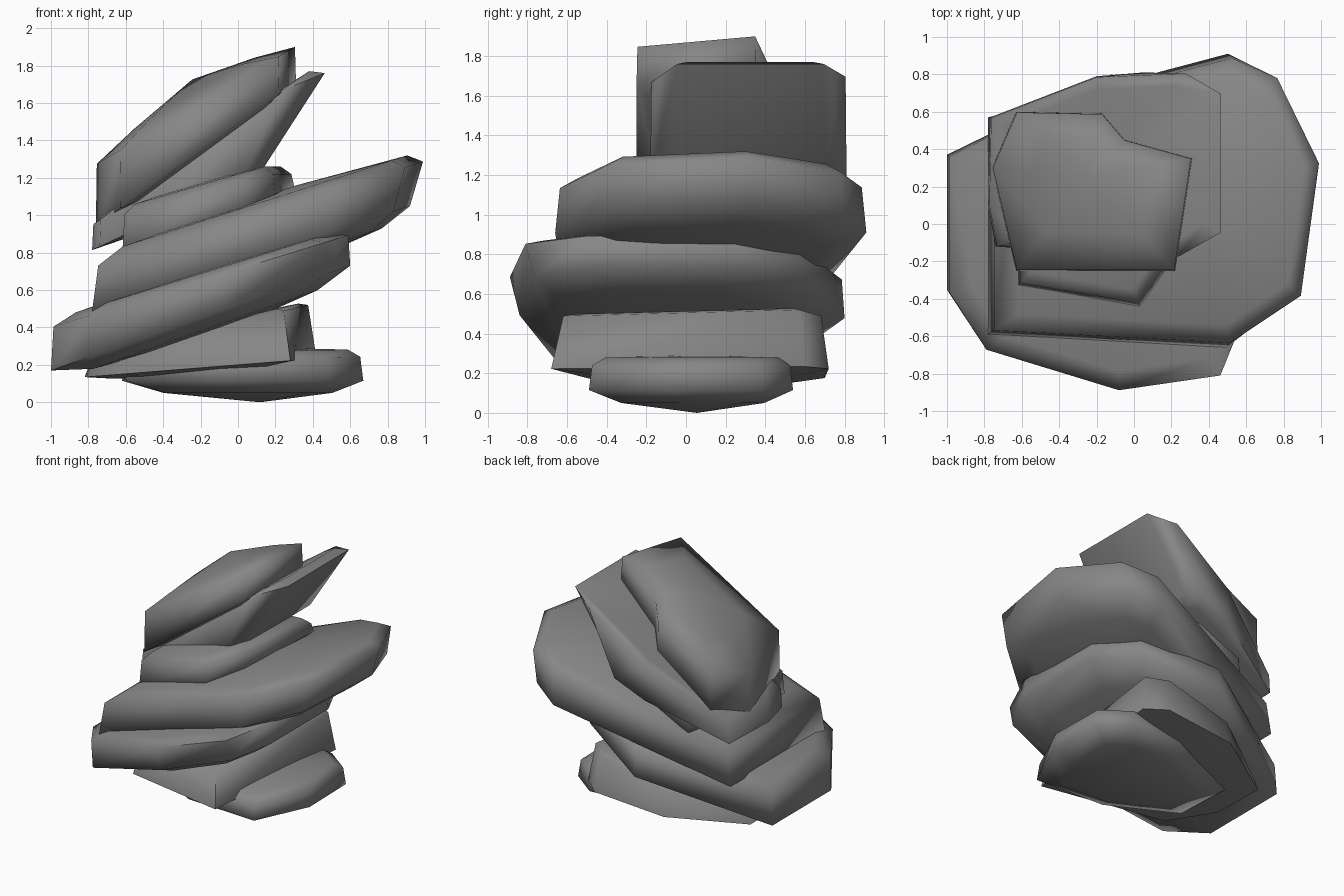
import bpy
import bmesh
import math
from mathutils import Vector

old = bpy.data.objects.get("Cube")
if old:
    bpy.data.objects.remove(old, do_unlink=True)

# Single stone colour
stone = bpy.data.materials.new("grey_stone")
stone.use_nodes = True
colour = (0.24, 0.24, 0.24, 1)
stone.diffuse_color = colour
bsdf = stone.node_tree.nodes["Principled BSDF"]
bsdf.inputs["Base Color"].default_value = colour
bsdf.inputs["Roughness"].default_value = 0.9


def slab(name, outline, lower, upper, belly, crown,
         low_inset=0.75, top_inset=0.85, top=0.97, tuck=0, draw=0, limit=2):
    """Rock slab: a plan outline between two tilted planes (height, x slope).
    belly and crown give the swelling at the inset ring and at the middle,
    tuck and draw pull in the front and the +x end of the lower rim,
    limit caps the upper rim."""
    bm = bmesh.new()
    points = [Vector(p) for p in outline]
    centre = sum(points, Vector((0, 0))) / len(points)

    def vertex(p, scale, plane, offset):
        arm = (p - centre) * scale
        if plane is lower:
            arm.x *= 1 - draw * (arm.x > 0)
            arm.y *= 1 - tuck * (arm.y < 0)
        q = centre + arm
        z = min(plane[0] + plane[1] * q.x, limit) + offset
        return bm.verts.new((q.x, q.y, z))

    def ring(*args):
        return [vertex(p, *args) for p in points]

    rings = [ring(low_inset, lower, -belly[0]), ring(1, lower, 0),
             ring(top, upper, 0), ring(top_inset, upper, crown[0])]
    bottom = vertex(centre, 1, lower, -belly[1])
    peak = vertex(centre, 1, upper, crown[1])
    count = len(points)
    for i in range(count):
        j = (i + 1) % count
        for below, above in zip(rings, rings[1:]):
            bm.faces.new((below[i], below[j], above[j], above[i]))
        bm.faces.new((bottom, rings[0][j], rings[0][i]))
        bm.faces.new((peak, rings[-1][i], rings[-1][j]))
    bmesh.ops.recalc_face_normals(bm, faces=bm.faces[:])
    mesh = bpy.data.meshes.new(name)
    bm.to_mesh(mesh)
    bm.free()
    mesh.materials.append(stone)
    obj = bpy.data.objects.new(name, mesh)
    bpy.context.collection.objects.link(obj)
    bpy.ops.object.select_all(action="DESELECT")
    obj.select_set(True)
    bpy.context.view_layer.objects.active = obj
    bpy.ops.object.shade_smooth_by_angle(angle=math.radians(85))


# Small foot stone with a rounded underside
slab("foot_slab",
     [(.67, -.08), (.66, .38), (.45, .54), (0, .5), (-.62, .25), (-.6, -.2), (-.1, -.46), (.48, -.49)],
     lower=(.115, 0), upper=(.23, .02), belly=(.065, .115), crown=(.04, .06), low_inset=.7)

# Wedge stone over the foot
slab("wedge_slab",
     [(-.82, .38), (-.81, -.05), (-.62, -.4), (.28, -.68), (.42, .6), (.28, .72), (-.3, .7)],
     lower=(.2, .08), upper=(.43, .24), belly=(.02, .05), crown=(.02, .04), top=.93)

# Wide lower stone, leaning to one side
slab("lower_wide_slab",
     [(-1, .37), (-1, -.37), (-.8, -.68), (-.08, -.9), (.47, -.82), (.6, -.5), (.6, .25), (.42, .58), (-.12, .8)],
     lower=(.52, .35), upper=(.71, .31), belly=(.07, .12), crown=(.04, .06), top=.985, tuck=.08)

# Wide upper stone, overhanging the other side
slab("upper_wide_slab",
     [(1.01, .33), (.91, -.4), (.52, -.66), (-.78, -.59), (-.78, .57), (.53, .91), (.78, .8)],
     lower=(.745, .33), upper=(.97, .32), belly=(.07, .12), crown=(.06, .09), draw=.13)

# Thin stone between the wide and the steep stones
slab("middle_slab",
     [(-.62, -.33), (.03, -.44), (.2, -.2), (.3, .5), (-.1, .62), (-.45, .62), (-.62, .4)],
     lower=(1.03, .42), upper=(1.18, .29), belly=(.05, .08), crown=(.04, .06), limit=1.22)

# Two steep stones at the top
slab("steep_slab",
     [(.47, .7), (.28, .81), (-.2, .79), (-.77, .57), (-.78, .1), (-.74, -.12), (.24, -.18), (.47, -.05)],
     lower=(1.18, .47), upper=(1.5, .71), belly=(.02, .04), crown=(.01, .02), top=.99, draw=.57, limit=1.76)

slab("crest_slab",
     [(.31, .35), (-.05, .45), (-.17, .59), (-.63, .6), (-.76, .3), (-.63, -.25), (.22, -.25)],
     lower=(1.49, .72), upper=(1.72, .59), belly=(.03, .06), crown=(.07, .15), top_inset=.6, top=.99)
